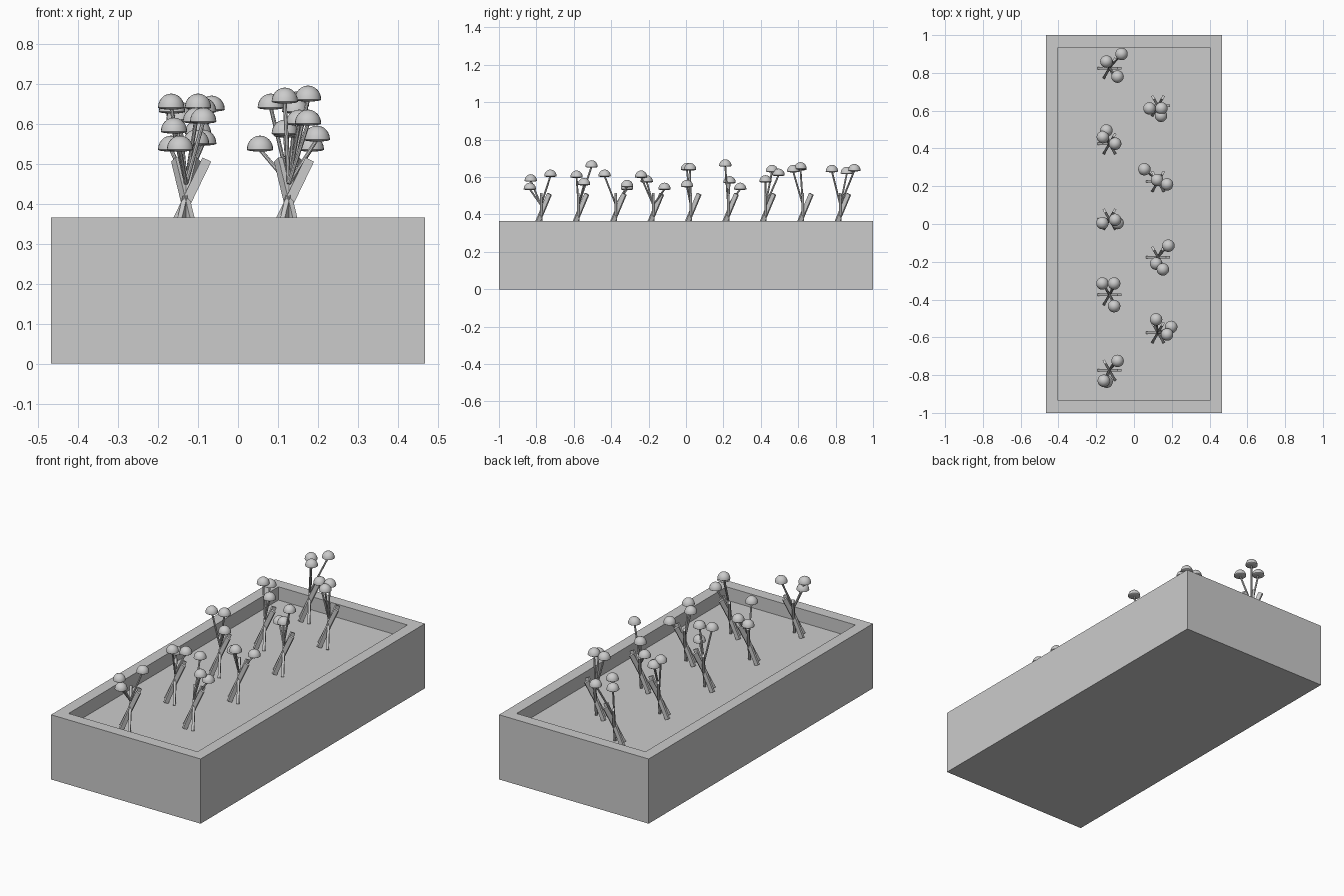
import bpy, bmesh, math
from mathutils import Vector, Matrix

if "Cube" in bpy.data.objects:
    bpy.data.objects.remove(bpy.data.objects["Cube"])

HX, HY, H, SOIL, RIM = 0.467, 1.0, 0.365, 0.29, 0.091


def finish(name, bm, smooth=False):
    bmesh.ops.recalc_face_normals(bm, faces=bm.faces[:])
    me = bpy.data.meshes.new(name)
    bm.to_mesh(me)
    bm.free()
    ob = bpy.data.objects.new(name, me)
    bpy.context.collection.objects.link(ob)
    if smooth:
        bpy.ops.object.select_all(action='DESELECT')
        ob.select_set(True)
        bpy.context.view_layer.objects.active = ob
        bpy.ops.object.shade_smooth_by_angle(angle=math.radians(40))
    return ob


# Planter: block with an inset, sunken soil bed
bm = bmesh.new()
bmesh.ops.create_cube(bm, size=1, matrix=Matrix.Translation((0, 0, H / 2))
                      @ Matrix.Diagonal((2 * HX, 2 * HY, H, 1)))
bm.faces.ensure_lookup_table()
top = max(bm.faces, key=lambda f: f.calc_center_median().z)
bmesh.ops.inset_region(bm, faces=[top], thickness=RIM)
bed = bmesh.ops.extrude_face_region(bm, geom=[top])
bmesh.ops.translate(bm, vec=(0, 0, SOIL - H),
                    verts=[v for v in bed['geom'] if isinstance(v, bmesh.types.BMVert)])
if top.is_valid:
    bm.faces.remove(top)
finish("planter_box", bm)


def add_blades(bm, x, y):
    # three tilted flat blades crossing at the plant centre
    for k in range(3):
        m = (Matrix.Translation((x, y, 0.402)) @ Matrix.Rotation(k * math.pi / 3, 4, 'Z')
             @ Matrix.Rotation(0.45, 4, 'Y') @ Matrix.Diagonal((0.024, 0.013, 0.24, 1)))
        bmesh.ops.create_cube(bm, size=1, matrix=m)


def add_stem(bm, a, b, r=0.005):
    a, b = Vector(a), Vector(b)
    d = b - a
    m = Matrix.Translation((a + b) / 2) @ d.to_track_quat('Z', 'Y').to_matrix().to_4x4()
    bmesh.ops.create_cone(bm, cap_ends=True, segments=8, radius1=r, radius2=r,
                          depth=d.length, matrix=m)


def add_cap(bm, p, r=0.033, dome=0.035, dip=0.005, seg=20, rings=6):
    # dome with a slightly bulging underside
    res = bmesh.ops.create_uvsphere(bm, u_segments=seg, v_segments=2 * rings, radius=1)
    for v in res['verts']:
        v.co.z *= dome if v.co.z > 0 else dip
        v.co.x *= r
        v.co.y *= r
        v.co += Vector(p)


# Flower heads of each plant: x, y, z of the cap rim
heads = [
    [(-.087, -.725, .605), (-.16, -.83, .58), (-.145, -.835, .535)],
    [(.117, -.505, .655), (.197, -.545, .56), (.175, -.585, .60)],
    [(-.167, -.315, .535), (-.105, -.315, .55), (-.105, -.435, .605)],
    [(.182, -.115, .535), (.117, -.21, .575), (.153, -.24, .60)],
    [(-.167, .005, .64), (-.10, .022, .64), (-.087, .005, .55)],
    [(.055, .29, .535), (.122, .233, .57), (.175, .21, .66)],
    [(-.146, .495, .61), (-.165, .46, .63), (-.10, .425, .575)],
    [(.082, .612, .64), (.145, .612, .645), (.143, .573, .63)],
    [(-.066, .90, .635), (-.146, .86, .62), (-.087, .78, .63)],
]

# Plants in two staggered rows
for i, group in enumerate(heads):
    x, y = (-0.13, 0.127)[i % 2], -0.775 + 0.2 * i
    bl, st, cp = bmesh.new(), bmesh.new(), bmesh.new()
    add_blades(bl, x, y)
    for p in group:
        add_stem(st, (x, y, 0.45), p)
        add_cap(cp, p)
    finish(f"plant_blades_{i + 1}", bl)
    finish(f"flower_stems_{i + 1}", st, True)
    finish(f"flower_heads_{i + 1}", cp, True)
